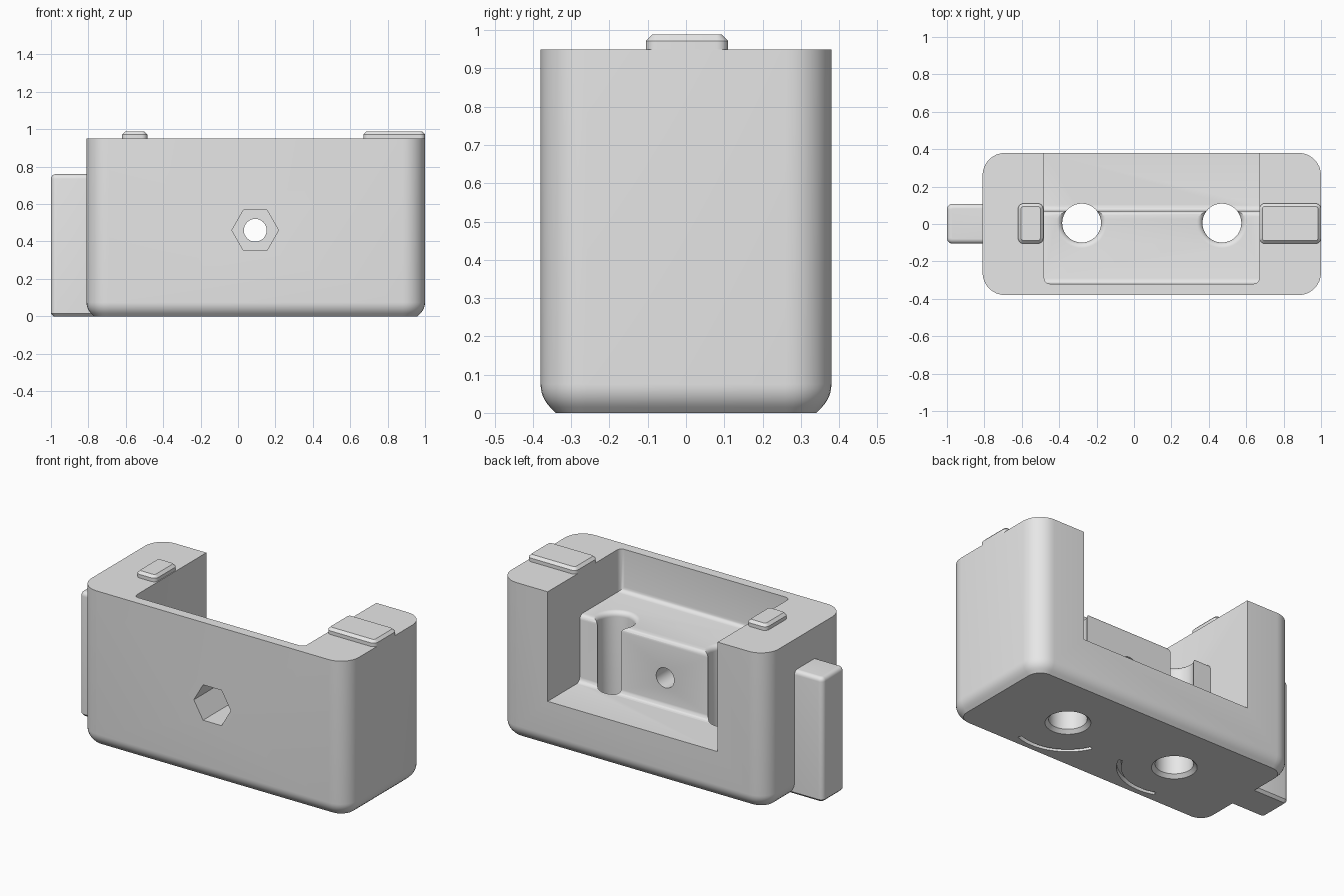
import bpy, bmesh
from math import radians, sin, cos, pi
from mathutils import Vector

if "Cube" in bpy.data.objects:
    bpy.data.objects.remove(bpy.data.objects["Cube"])

grey = bpy.data.materials.new("plain_grey")
grey.use_nodes = True
grey.diffuse_color = (0.8, 0.8, 0.8, 1)
grey.node_tree.nodes["Principled BSDF"].inputs["Base Color"].default_value = (0.8, 0.8, 0.8, 1)


def finish(name, bm):
    bmesh.ops.recalc_face_normals(bm, faces=bm.faces)
    mesh = bpy.data.meshes.new(name)
    bm.to_mesh(mesh)
    bm.free()
    mesh.materials.append(grey)
    ob = bpy.data.objects.new(name, mesh)
    bpy.context.collection.objects.link(ob)
    return ob


def loft(name, x0, x1, y0, y1, radius, levels, steps=8):
    """Stack of rounded rectangles; levels are (z, inset) pairs."""
    bm = bmesh.new()
    rings = []
    for z, inset in levels:
        r = radius - inset
        ring = []
        for quarter, (cx, cy) in enumerate([(x1 - radius, y1 - radius), (x0 + radius, y1 - radius),
                                            (x0 + radius, y0 + radius), (x1 - radius, y0 + radius)]):
            for i in range(steps + 1):
                a = (quarter + i / steps) * pi / 2
                ring.append(bm.verts.new((cx + r * cos(a), cy + r * sin(a), z)))
        rings.append(ring)
    n = len(rings[0])
    for low, high in zip(rings, rings[1:]):
        for i in range(n):
            j = (i + 1) % n
            bm.faces.new((low[i], low[j], high[j], high[i]))
    bm.faces.new(rings[0])
    bm.faces.new(rings[-1])
    bmesh.ops.remove_doubles(bm, verts=bm.verts, dist=1e-5)
    return finish(name, bm)


def prism(points, sweep):
    """Polygon swept along a vector."""
    bm = bmesh.new()
    face = bm.faces.new([bm.verts.new(p) for p in points])
    new = bmesh.ops.extrude_face_region(bm, geom=[face])["geom"]
    bmesh.ops.translate(bm, vec=sweep, verts=[v for v in new if isinstance(v, bmesh.types.BMVert)])
    bmesh.ops.recalc_face_normals(bm, faces=bm.faces)
    return bm


def activate(ob):
    bpy.ops.object.select_all(action='DESELECT')
    ob.select_set(True)
    bpy.context.view_layer.objects.active = ob


def arc(r, start, end, n=6):
    return [(r * cos(a), r * sin(a)) for a in
            (radians(start + (end - start) * i / n) for i in range(n + 1))]


# Main block with a rounded lower edge that ends in a chamfer
edge = [(0, 0.04)] + [(0.075 + s, 0.085 - c) for c, s in arc(0.085, -45, 0)] + [(0.95, 0)]
body = loft("body", -0.81, 1.0, -0.38, 0.38, 0.12, edge)

cutters = []

# Stepped cavity, open to the back and top
back, front, step, shelf, floor = 0.6, -0.32, 0.07, 0.69, 0.28
outline = [(front, 1.2), (front, shelf), (step, shelf), (step, floor), (back, floor), (back, 1.2)]
bm = prism([(-0.48, y, z) for y, z in outline], Vector((1.15, 0, 0)))
soft = []
for e in bm.edges:
    mid = (e.verts[0].co + e.verts[1].co) / 2
    d = e.verts[1].co - e.verts[0].co
    if (abs(d.x) > 0.5 and mid.y < 0.1 and mid.z < 1) or (abs(d.z) > 0.1 and mid.y < -0.3):
        soft.append(e)
bmesh.ops.bevel(bm, geom=soft, offset=0.03, segments=4, profile=0.5, affect='EDGES')
cutters.append(finish("cavity_cutter", bm))

# Two vertical bores: chamfered below, rounded rim on the shelf
rim = [(0.66 + s, c - 0.03) for c, s in arc(0.03, 0, 90)]
bore = [(-0.02, -0.04), (0.02, 0)] + rim + [(0.85, -0.03)]
R = 0.104
for x in (-0.28, 0.47):
    cutters.append(loft("bore_cutter", x - R, x + R, 0.005 - R, 0.005 + R, R, bore, 10))

# Screw hole with a hexagonal nut pocket in the front
for r, sides, depth in ((0.061, 32, 0.7), (0.125, 6, 0.37)):
    pts = [(0.092 + c, -0.5, 0.46 + s) for c, s in arc(r, 0, 360, sides)[:-1]]
    cutters.append(finish("screw_cutter", prism(pts, Vector((0, depth, 0)))))

# Mirrored curved grooves in the underside
for x, side in ((0.47, 1), (-0.28, -1)):
    band = arc(0.312, -155, -70, 16) + arc(0.288, -70, -155, 16)
    pts = [(x + side * c, 0.005 + s, -0.02) for c, s in band]
    cutters.append(finish("groove_cutter", prism(pts, Vector((0, 0, 0.05)))))

for cutter in cutters:
    mod = body.modifiers.new("cut", 'BOOLEAN')
    mod.operation = 'DIFFERENCE'
    mod.solver = 'EXACT'
    mod.object = cutter
    activate(body)
    bpy.ops.object.modifier_apply(modifier=mod.name)
for cutter in cutters:
    bpy.data.objects.remove(cutter)

# Side key and the two locating pads
key_levels = [(0, 0.015), (0.015, 0)] + [(0.735 + s, 0.025 - c) for c, s in arc(0.025, 0, 80, 4)] + [(0.76, 0.025)]
pad_levels = [(0.95, 0), (0.972, 0), (0.988, 0.016)]
parts = [body,
         loft("side_key", -1.0, -0.74, -0.105, 0.108, 0.03, key_levels),
         loft("small_pad", -0.62, -0.485, -0.105, 0.11, 0.03, pad_levels),
         loft("large_pad", 0.67, 1.0, -0.105, 0.11, 0.03, pad_levels)]

for part in parts:
    activate(part)
    bpy.ops.object.shade_smooth_by_angle(angle=radians(30))
